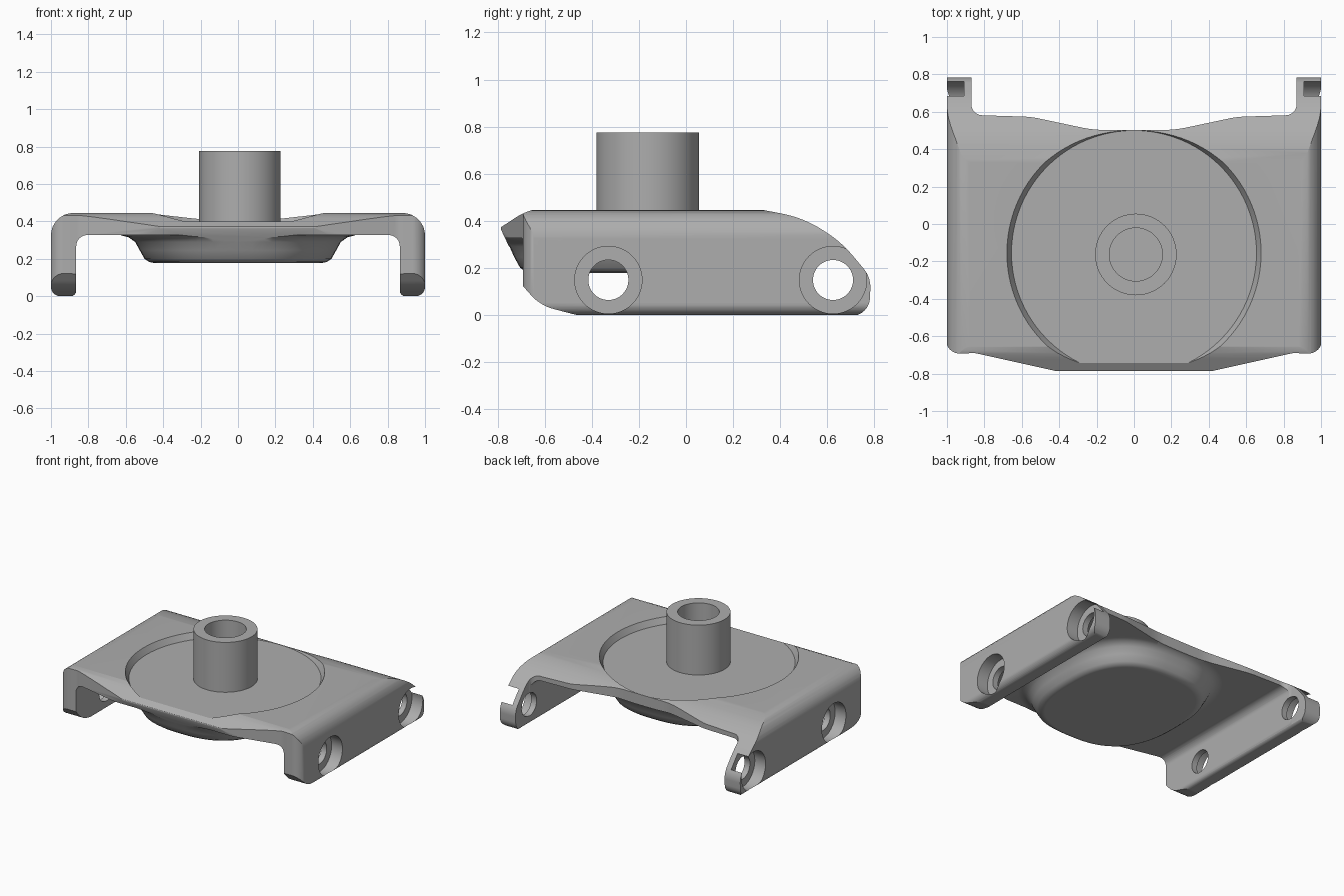
import bpy, bmesh, math
from mathutils import Vector, Matrix

cube = bpy.data.objects.get("Cube")
if cube:
    bpy.data.objects.remove(cube, do_unlink=True)

grey = bpy.data.materials.new("plain_grey")
grey.use_nodes = True
grey.diffuse_color = (0.42, 0.42, 0.42, 1)
grey.node_tree.nodes["Principled BSDF"].inputs["Base Color"].default_value = (0.42, 0.42, 0.42, 1)


def finish_mesh(name, bm):
    bmesh.ops.recalc_face_normals(bm, faces=bm.faces[:])
    mesh = bpy.data.meshes.new(name)
    bm.to_mesh(mesh)
    bm.free()
    mesh.materials.append(grey)
    obj = bpy.data.objects.new(name, mesh)
    bpy.context.collection.objects.link(obj)
    return obj


def rounded(corners, steps=8):
    """Polygon outline with every (u, v, radius) corner turned into an arc."""
    out = []
    n = len(corners)
    for i, (u, v, r) in enumerate(corners):
        p = Vector((u, v))
        a = Vector(corners[i - 1][:2]) - p
        b = Vector(corners[(i + 1) % n][:2]) - p
        half = a.angle(b) / 2
        if r <= 0 or half > 1.56:
            out.append(p)
            continue
        t = min(r / math.tan(half), a.length * 0.48, b.length * 0.48)
        r = t * math.tan(half)
        start, end = p + a.normalized() * t, p + b.normalized() * t
        centre = p + (a.normalized() + b.normalized()).normalized() * (r / math.sin(half))
        s, e = start - centre, end - centre
        sweep = math.pi - 2 * half
        for k in range(steps + 1):
            w = k / steps
            q = (s * math.sin((1 - w) * sweep) + e * math.sin(w * sweep)) / math.sin(sweep)
            out.append(centre + q)
    return out


def prism(name, corners, axis, low, high):
    bm = bmesh.new()
    place = {"x": lambda p, d: (d, p.x, p.y),
             "y": lambda p, d: (p.x, d, p.y),
             "z": lambda p, d: (p.x, p.y, d)}[axis]
    pts = rounded(corners)
    face = bm.faces.new([bm.verts.new(place(p, low)) for p in pts])
    ext = bmesh.ops.extrude_face_region(bm, geom=[face])
    move = Vector(place(Vector((0, 0)), high - low))
    bmesh.ops.translate(bm, vec=move,
                        verts=[g for g in ext["geom"] if isinstance(g, bmesh.types.BMVert)])
    return finish_mesh(name, bm)


def cylinder(name, r1, r2, depth, centre, along_x=False):
    bm = bmesh.new()
    turn = Matrix.Rotation(math.pi / 2, 4, "Y") if along_x else Matrix()
    bmesh.ops.create_cone(bm, cap_ends=True, segments=96, radius1=r1, radius2=r2,
                          depth=depth, matrix=Matrix.Translation(centre) @ turn)
    return finish_mesh(name, bm)


def combine(target, tool, operation):
    mod = target.modifiers.new("cut", "BOOLEAN")
    mod.operation = operation
    mod.solver = "EXACT"
    mod.object = tool
    bpy.context.view_layer.objects.active = target
    bpy.ops.object.modifier_apply(modifier=mod.name)
    bpy.data.objects.remove(tool, do_unlink=True)


def mirrored(half):
    return half + [(-x, y, r) for x, y, r in reversed(half)]


# Channel-shaped body: top sheet with two hanging side legs
section = mirrored([(0.865, 0.327, 0.06), (0.865, 0, 0.03), (1, 0, 0.05), (1, 0.445, 0.12)])
body = prism("bracket_body", section, "y", -0.95, 0.95)

# Thick belly under the sheet, a rounded square in plan
bm = bmesh.new()
rings = []
SEG = 80
for hx, hy, z in [(0.45, 0.51, 0.178), (0.475, 0.537, 0.183), (0.5, 0.56, 0.2),
                  (0.525, 0.585, 0.245), (0.55, 0.605, 0.29), (0.585, 0.63, 0.315),
                  (0.65, 0.68, 0.332), (0.65, 0.68, 0.385)]:
    ring = []
    for i in range(SEG):
        t = math.tau * i / SEG
        c, s = math.cos(t), math.sin(t)
        x = hx * math.copysign(abs(c) ** 0.77, c)
        y = hy * math.copysign(abs(s) ** 0.77, s)
        ring.append(bm.verts.new((x, y - 0.145, z)))
    rings.append(ring)
bm.faces.new(rings[0])
bm.faces.new(rings[-1])
for lower, upper in zip(rings, rings[1:]):
    for i in range(SEG):
        j = (i + 1) % SEG
        bm.faces.new((lower[i], lower[j], upper[j], upper[i]))
combine(body, finish_mesh("belly", bm), "UNION")

# Trim to the side outline
side = [(-0.79, 0.37, 0.01), (-0.66, 0.455, 0.25), (0.28, 0.455, 0.5), (0.5, 0.412, 0.5),
        (0.66, 0.31, 0.5), (0.785, 0.16, 0.12), (0.78, -0.005, 0.08), (-0.45, -0.005, 0.3),
        (-0.62, 0.04, 0.2), (-0.7, 0.13, 0.03), (-0.71, 0.2, 0.04)]
combine(body, prism("side_trim", side, "x", -1.2, 1.2), "INTERSECT")

# Trim to the plan outline, which leaves two arms at the back
plan = mirrored([(0.4, -0.79, 0.15), (0.85, -0.69, 0.1), (1.005, -0.695, 0.12),
                 (1.005, 0.83, 0), (0.87, 0.83, 0), (0.87, 0.583, 0.06),
                 (0.55, 0.573, 0.5), (0.22, 0.503, 0.6)])
combine(body, prism("plan_trim", plan, "z", -0.3, 0.8), "INTERSECT")

# Shallow round recess in the top
combine(body, cylinder("recess", 0.655, 0.71, 0.1, (0, -0.155, 0.45)), "DIFFERENCE")

# Counterbored holes through the legs
for y in (-0.33, 0.625):
    for sx in (-1, 1):
        combine(body, cylinder("counterbore", 0.143, 0.143, 0.3, (sx * 1.06, y, 0.148), True),
                "DIFFERENCE")
        combine(body, cylinder("bore", 0.085, 0.085, 0.3, (sx * 0.92, y, 0.148), True),
                "DIFFERENCE")

# Hollow post on the recess floor
post = cylinder("hollow_post", 0.218, 0.218, 0.425, (0.01, -0.163, 0.5625))
combine(post, cylinder("post_bore", 0.142, 0.142, 0.6, (0.01, -0.163, 0.71)), "DIFFERENCE")

# Smooth shading with crisp edges
for obj in (body, post):
    bpy.ops.object.select_all(action="DESELECT")
    obj.select_set(True)
    bpy.context.view_layer.objects.active = obj
    bpy.ops.object.shade_smooth_by_angle(angle=math.radians(30))
    weighted = obj.modifiers.new("even_shading", "WEIGHTED_NORMAL")
    weighted.keep_sharp = True
